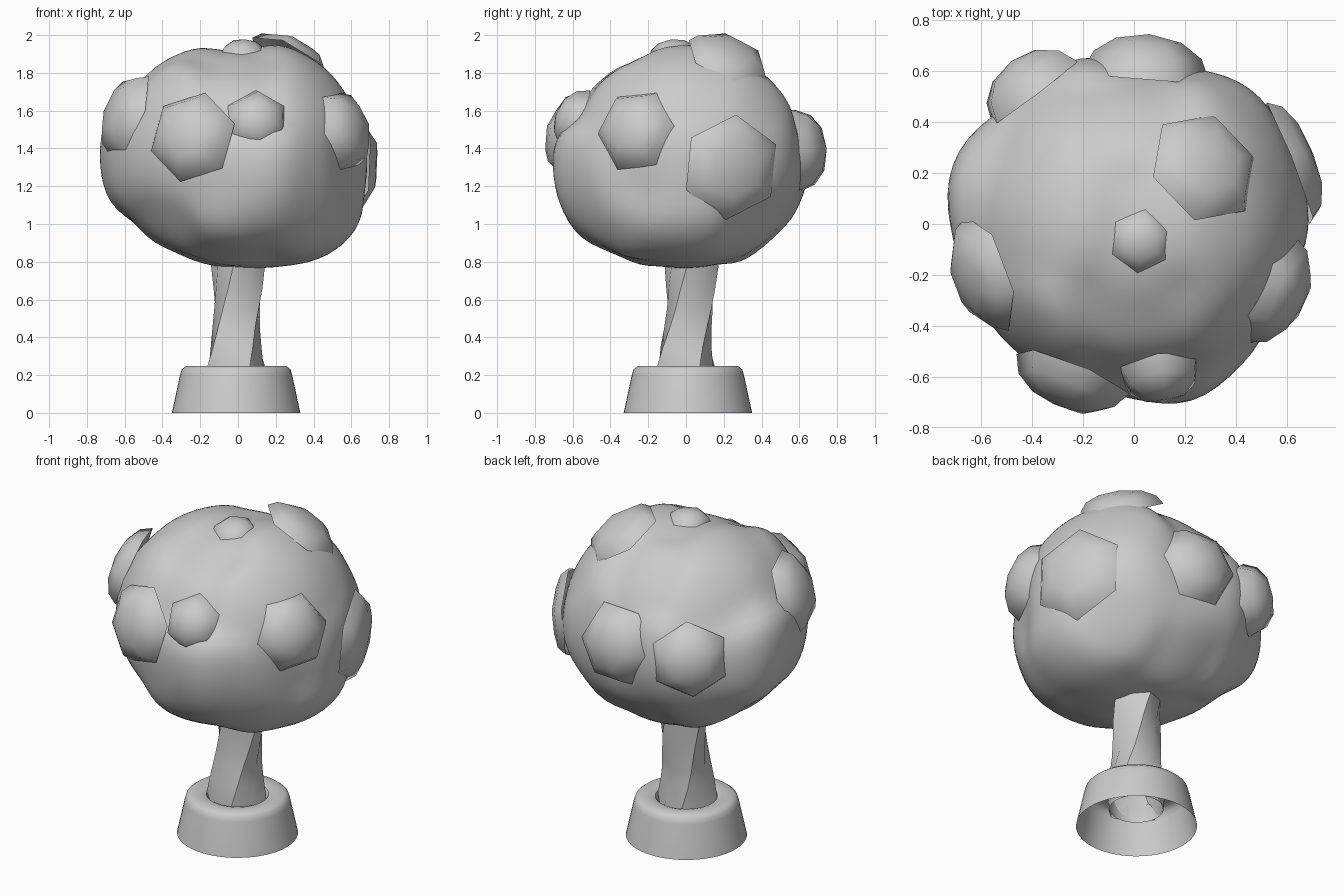
import bpy, bmesh, math
from mathutils import Vector

if "Cube" in bpy.data.objects:
    bpy.data.objects.remove(bpy.data.objects["Cube"])


def finish(name, bm, angle=30):
    bmesh.ops.recalc_face_normals(bm, faces=bm.faces[:])
    me = bpy.data.meshes.new(name)
    bm.to_mesh(me)
    bm.free()
    ob = bpy.data.objects.new(name, me)
    bpy.context.collection.objects.link(ob)
    bpy.ops.object.select_all(action='DESELECT')
    ob.select_set(True)
    bpy.context.view_layer.objects.active = ob
    bpy.ops.object.shade_smooth_by_angle(angle=math.radians(angle))
    return ob


def loft(bm, rings):
    vs = [[bm.verts.new(p) for p in r] for r in rings]
    n = len(vs[0])
    for a, b in zip(vs, vs[1:]):
        for i in range(n):
            j = (i + 1) % n
            bm.faces.new((a[i], a[j], b[j], b[i]))
    return vs


def ring(cx, cy, z, r, n, turn=0, wobble=0):
    out = []
    for i in range(n):
        a = 2 * math.pi * i / n + turn
        k = r * (1 + wobble * (-1) ** i)
        out.append(Vector((cx + k * math.cos(a), cy + k * math.sin(a), z)))
    return out


# Pot: open-bottomed shell with rounded rim and inner lip
profile = [(0.34, 0), (0.297, 0.2), (0.288, 0.23), (0.265, 0.248), (0.20, 0.248),
           (0.175, 0.24), (0.16, 0.215), (0.152, 0.11)]
bm = bmesh.new()
loft(bm, [ring(-0.01, 0.01, z, r, 48) for r, z in profile])
finish("pot", bm, 40)

# Trunk: twisted tapering column
steps = [(0.12, -0.01, 0.0, 0.165), (0.25, -0.01, 0.0, 0.16), (0.35, -0.01, 0.0, 0.143),
         (0.45, -0.01, 0.01, 0.132), (0.55, -0.005, 0.02, 0.13), (0.66, 0.0, 0.025, 0.133),
         (0.78, 0.0, 0.03, 0.138), (0.85, 0.0, 0.03, 0.138)]
bm = bmesh.new()
loft(bm, [ring(x, y, z, r, 8, 1.8 * z, 0.05) for z, x, y, r in steps])
finish("trunk", bm, 50)

# Canopy: sphere whose radius is blended from a few surface points
C = Vector((0, 0, 1.35))
pts = [
    (-.73, .17, 1.3), (-.69, .32, 1.25), (-.51, .42, 1.3), (-.21, .66, 1.3), (.05, .59, 1.35),
    (.25, .61, 1.3), (.47, .53, 1.3), (.61, .3, 1.35), (.68, 0, 1.25), (.57, -.28, 1.3),
    (.42, -.53, 1.2), (.2, -.7, 1.2), (-.06, -.66, 1.25), (-.38, -.56, 1.3), (-.57, -.38, 1.3),
    (-.69, -.05, 1.25), (-.46, 0, 1.82), (-.28, 0, 1.91), (0, 0, 1.91), (.27, 0, 1.94),
    (.53, 0, 1.75), (-.51, 0, .96), (-.28, 0, .83), (0, 0, .77), (.22, 0, .79),
    (.43, 0, .81), (.61, 0, .93), (0, -.52, 1.69), (0, -.3, 1.85), (0, .42, 1.78),
    (0, .42, .89), (0, .61, 1.12), (0, -.35, .84), (0, -.59, .95), (-.41, -.41, 1.7),
    (.39, -.38, 1.72), (.42, .4, 1.7), (-.41, .35, 1.7), (-.39, -.37, .99), (.44, -.42, .99),
    (.42, .38, 1.0), (-.43, .38, 1.0)]
controls = [((Vector(p) - C).normalized(), (Vector(p) - C).length) for p in pts]


def canopy_radius(d):
    ws = [math.exp(28 * (d.dot(n) - 1)) for n, _ in controls]
    return sum(w * r for w, (_, r) in zip(ws, controls)) / sum(ws)


bm = bmesh.new()
bmesh.ops.create_icosphere(bm, subdivisions=5, radius=1)
for v in bm.verts:
    d = v.co.normalized()
    v.co = C + d * canopy_radius(d)
finish("canopy", bm, 60)

# Leaf clumps: six-sided smooth domes on the canopy (position, radius, height above it, turn)
clumps = [
    ((-.24, -.59, 1.46), .245, .11, .3), ((.11, -.62, 1.56), .175, .105, .5),
    ((.57, -.27, 1.50), .23, .11, .1), ((.61, .24, 1.30), .28, .075, .45),
    ((.26, .21, 1.84), .235, .07, .1), ((.03, -.07, 1.92), .135, .06, 0),
    ((-.56, -.19, 1.57), .24, .09, .1), ((.05, .62, 1.39), .25, .135, 0),
    ((-.40, .53, 1.38), .23, .125, .6)]
for i, (p, r, h, turn) in enumerate(clumps):
    d = (Vector(p) - C).normalized()
    base = C + d * (canopy_radius(d) - 0.03)
    q = d.to_track_quat('Z', 'Y')
    bm = bmesh.new()
    # open dome, rim resting on the canopy surface
    levels = [(1, 0), (.85, .5), (.52, .85)]
    vs = loft(bm, [[base + q @ c for c in ring(0, 0, (h + .03) * z, r * k, 6, turn)]
                   for k, z in levels])
    top = bm.verts.new(base + d * (h + .03))
    for a in range(6):
        bm.faces.new((vs[-1][a], vs[-1][(a + 1) % 6], top))
    finish("leaf_clump_%d" % (i + 1), bm, 85)
